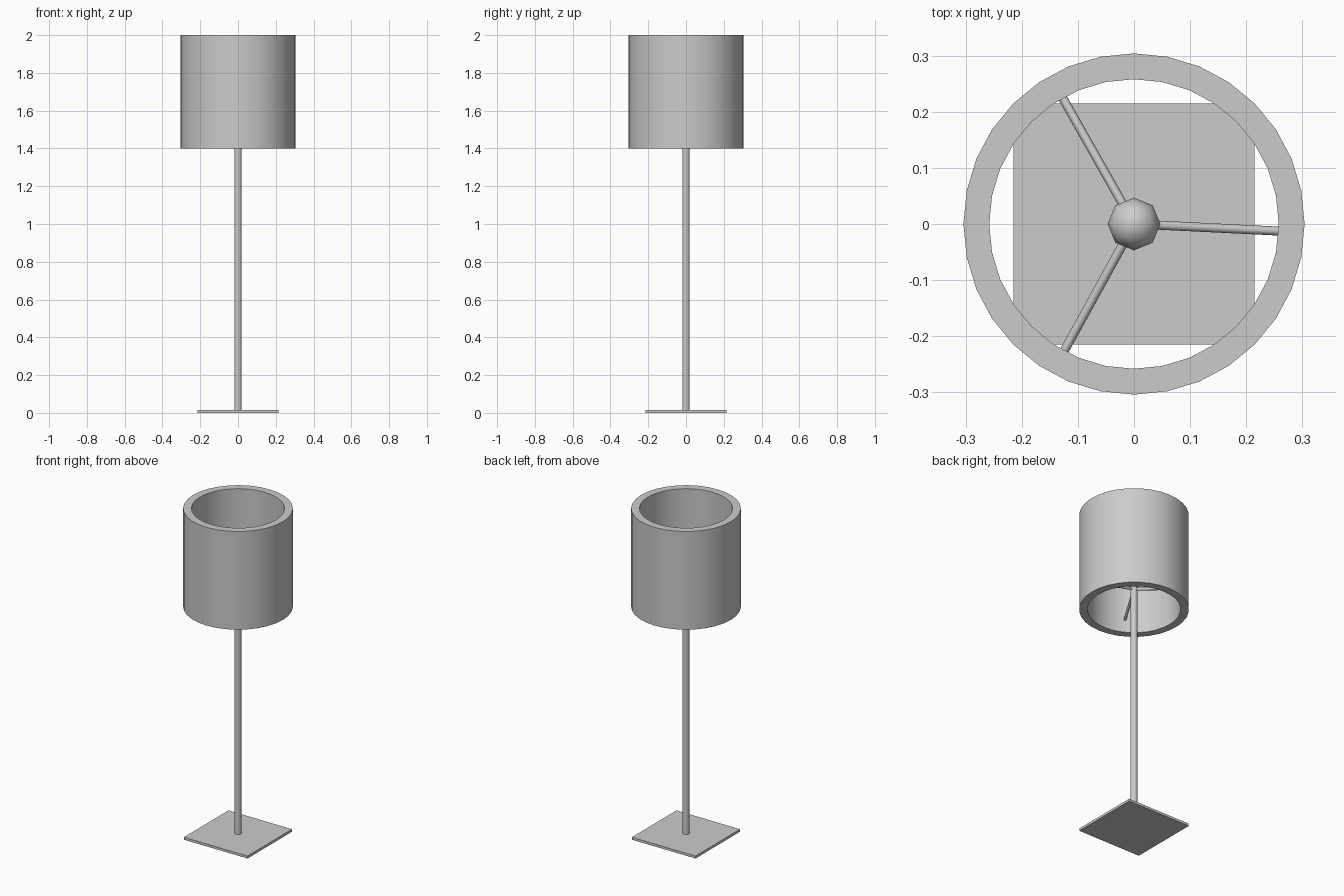
import bpy
import math
from mathutils import Vector

cube = bpy.data.objects.get("Cube")
if cube:
    bpy.data.objects.remove(cube, do_unlink=True)

# Single matte grey for the whole lamp
grey = bpy.data.materials.new("matte_grey")
grey.use_nodes = True
colour = (0.6, 0.6, 0.6, 1)
grey.diffuse_color = colour
grey.node_tree.nodes["Principled BSDF"].inputs["Base Color"].default_value = colour


def finish(name, smooth_angle=None):
    obj = bpy.context.object
    obj.name = name
    obj.data.materials.clear()
    obj.data.materials.append(grey)
    if smooth_angle:
        bpy.ops.object.shade_smooth_by_angle(angle=math.radians(smooth_angle))
    return obj


def rod(name, start, end, radius, sides):
    start, end = Vector(start), Vector(end)
    axis = end - start
    bpy.ops.mesh.primitive_cylinder_add(
        vertices=sides, radius=radius, depth=axis.length,
        location=(start + end) / 2,
        rotation=axis.to_track_quat('Z', 'Y').to_euler())
    return finish(name, 50)


# Square foot plate
bpy.ops.mesh.primitive_cube_add(size=1, location=(0, 0, 0.0075))
base = finish("base_plate")
base.scale = (0.43, 0.43, 0.015)

# Upright pole
rod("pole", (0, 0, 0.01), (0, 0, 1.56), 0.019, 16)

# Open drum shade: rectangular wall profile swept round the axis
SIDES = 32
profile = [(0.304, 1.4), (0.304, 2.0), (0.258, 2.0), (0.258, 1.4)]
verts, faces = [], []
for i in range(SIDES):
    a = math.tau * i / SIDES
    verts += [(r * math.cos(a), r * math.sin(a), z) for r, z in profile]
    n = (i + 1) % SIDES
    for k in range(4):
        m = (k + 1) % 4
        faces.append((i * 4 + k, n * 4 + k, n * 4 + m, i * 4 + m))
mesh = bpy.data.meshes.new("shade")
mesh.from_pydata(verts, [], faces)
shade = bpy.data.objects.new("shade", mesh)
bpy.context.collection.objects.link(shade)
bpy.ops.object.select_all(action='DESELECT')
shade.select_set(True)
bpy.context.view_layer.objects.active = shade
finish("shade", 30)

# Three sloping arms that carry the shade
for i, degrees in enumerate((-2.8, 119.5, 241.2)):
    a = math.radians(degrees)
    rod(f"shade_arm_{i + 1}", (0, 0, 1.53),
        (0.262 * math.cos(a), 0.262 * math.sin(a), 1.48), 0.008, 8)

# Bulb on top of the pole
bpy.ops.mesh.primitive_uv_sphere_add(
    segments=8, ring_count=8, radius=0.047, location=(0, 0, 1.59))
finish("bulb", 60)
